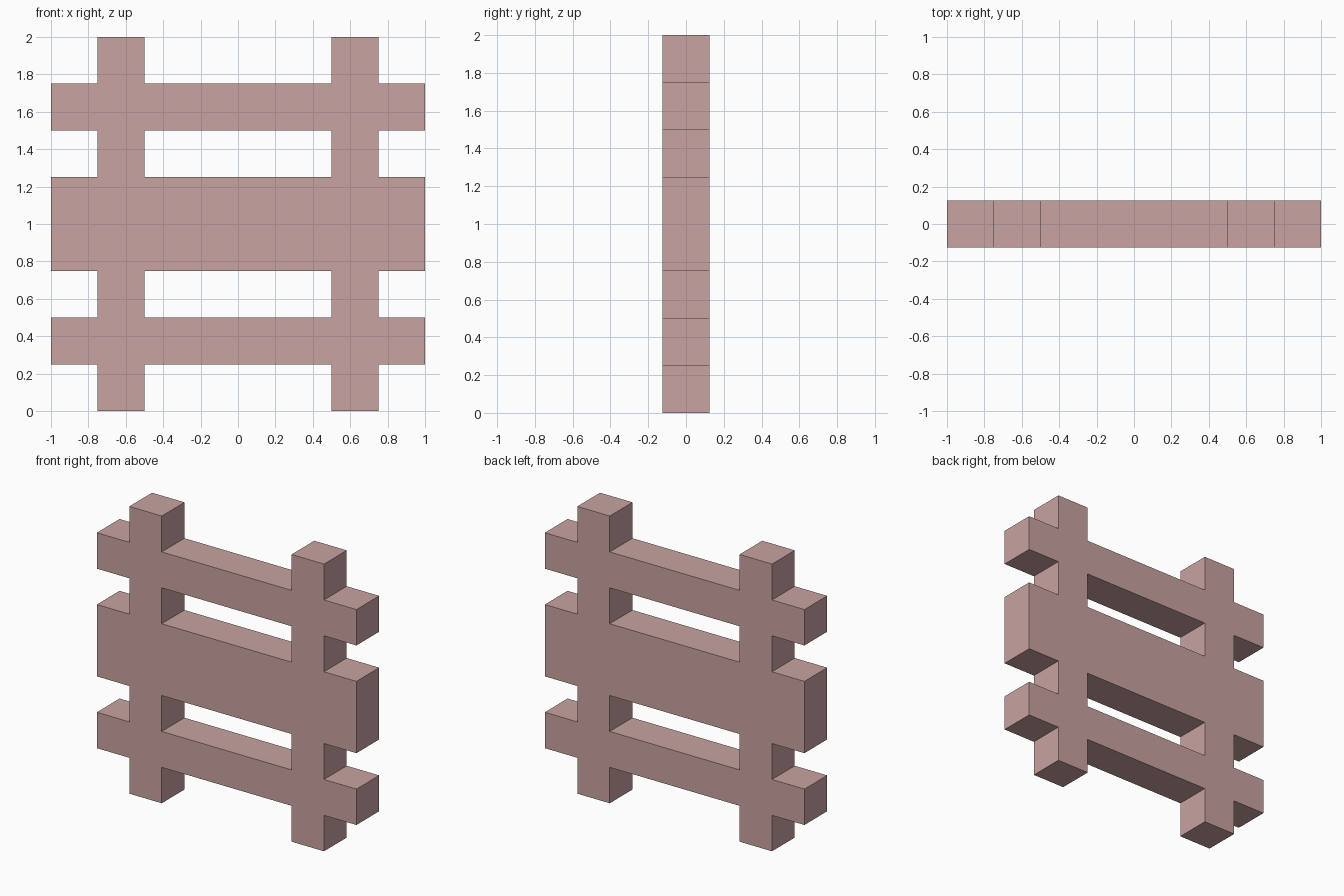
import bpy
import bmesh

if "Cube" in bpy.data.objects:
    bpy.data.objects.remove(bpy.data.objects["Cube"])

DEPTH = 0.25
XS = [-1, -0.75, -0.5, 0.5, 0.75, 1]                  # post edges
ZS = [0, 0.25, 0.5, 0.75, 1.25, 1.5, 1.75, 2]         # rail edges
POST_COLUMNS = {1, 3}
RAIL_ROWS = {1, 3, 5}

wood = bpy.data.materials.new("dusty pink")
wood.diffuse_color = (0.578, 0.371, 0.356, 1)
wood.use_nodes = True
wood.node_tree.nodes["Principled BSDF"].inputs["Base Color"].default_value = wood.diffuse_color

# Front lattice: fill each cell that belongs to a post or a rail
bm = bmesh.new()
grid = [[bm.verts.new((x, -DEPTH / 2, z)) for z in ZS] for x in XS]
for i in range(len(XS) - 1):
    for j in range(len(ZS) - 1):
        if i in POST_COLUMNS or j in RAIL_ROWS:
            bm.faces.new((grid[i][j], grid[i + 1][j], grid[i + 1][j + 1], grid[i][j + 1]))
bmesh.ops.delete(bm, geom=[v for v in bm.verts if not v.link_faces], context='VERTS')

# Thickness: extrude the lattice to the back
front = bm.faces[:]
result = bmesh.ops.extrude_face_region(bm, geom=front, use_keep_orig=True)
back = [g for g in result["geom"] if isinstance(g, bmesh.types.BMVert)]
bmesh.ops.translate(bm, verts=back, vec=(0, DEPTH, 0))
bmesh.ops.recalc_face_normals(bm, faces=bm.faces[:])

mesh = bpy.data.meshes.new("fence_panel")
bm.to_mesh(mesh)
bm.free()
mesh.materials.append(wood)
panel = bpy.data.objects.new("fence_panel", mesh)
bpy.context.collection.objects.link(panel)
